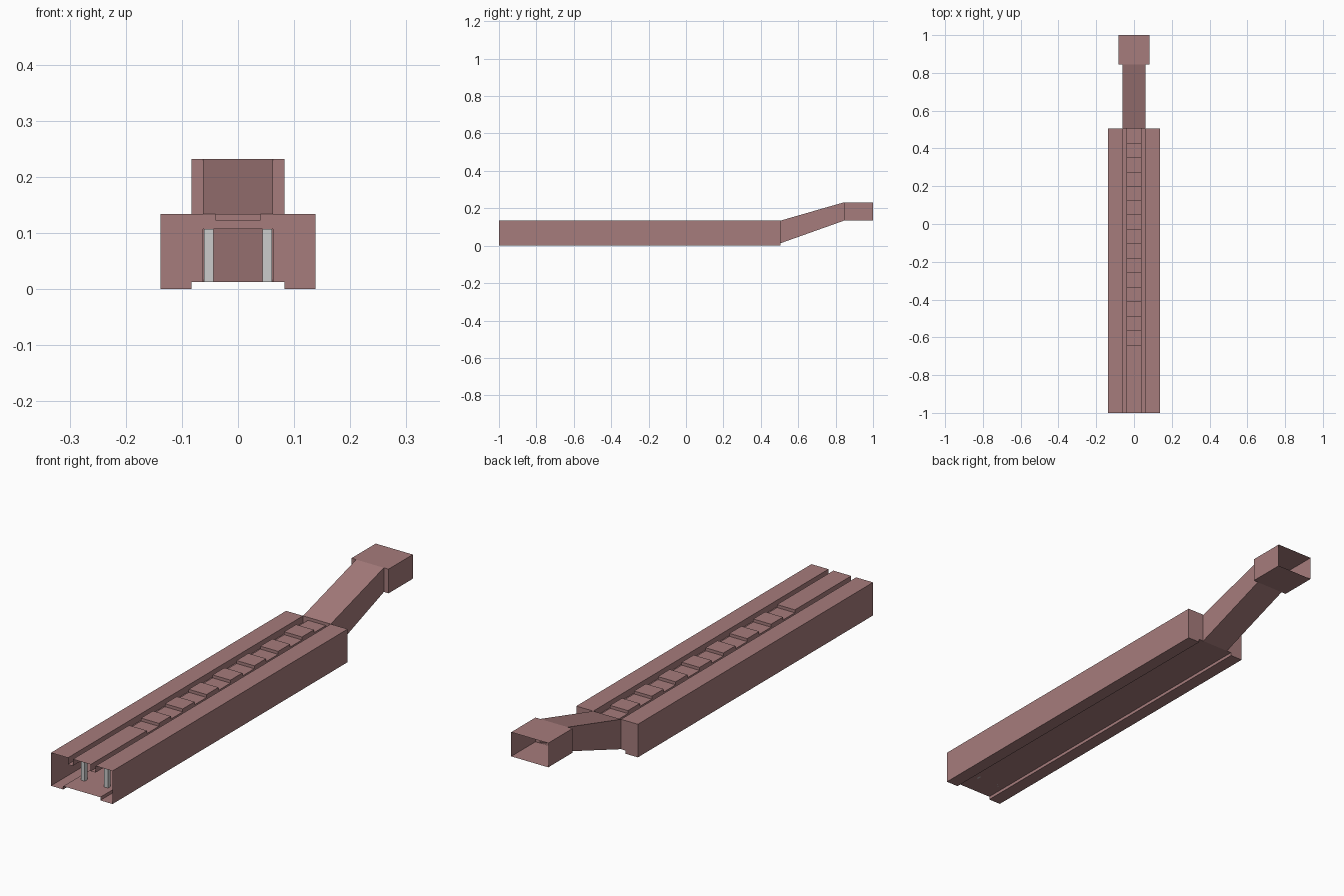
import bpy, bmesh

if "Cube" in bpy.data.objects:
    bpy.data.objects.remove(bpy.data.objects["Cube"])

mat = bpy.data.materials.new("dusty_red")
mat.diffuse_color = (0.38, 0.2, 0.2, 1)
mat.use_nodes = True
mat.node_tree.nodes["Principled BSDF"].inputs["Base Color"].default_value = mat.diffuse_color

Y0, Y1, Y2, Y3 = -1.0, 0.505, 0.845, 1.0   # front, body end, ramp end, head end
TOP, SLOT, FLOOR = 0.134, 0.107, 0.013


def finish(bm, name, coloured=True):
    bmesh.ops.remove_doubles(bm, verts=bm.verts, dist=1e-5)
    bmesh.ops.recalc_face_normals(bm, faces=bm.faces)
    me = bpy.data.meshes.new(name)
    bm.to_mesh(me)
    bm.free()
    ob = bpy.data.objects.new(name, me)
    bpy.context.collection.objects.link(ob)
    if coloured:
        me.materials.append(mat)
    return ob


def loft(bm, rings):
    # open-ended skin through closed rings of (x, y, z) points
    loops = [[bm.verts.new(p) for p in r] for r in rings]
    for a, b in zip(loops, loops[1:]):
        for i in range(len(a)):
            j = (i + 1) % len(a)
            if len({tuple(v.co) for v in (a[i], a[j], b[j], b[i])}) > 2:
                bm.faces.new((a[i], a[j], b[j], b[i]))


def face(bm, pts):
    bm.faces.new([bm.verts.new(p) for p in pts])


def body_ring(y, h):
    # hollow section with two slots and a centre strip of height h
    half = [(0.04, h), (0.04, SLOT), (0.062, SLOT), (0.062, TOP), (0.138, TOP),
            (0.138, 0), (0.083, 0), (0.083, FLOOR)]
    return [(x, y, z) for x, z in half] + [(-x, y, z) for x, z in reversed(half)]


def rect_ring(w, y, z0, z1):
    return [(-w, y, z0), (w, y, z0), (w, y, z1), (-w, y, z1)]


# body shell with toothed centre strip
bm = bmesh.new()
first, count = -0.64, 15
step = (Y1 - first) / count
rings = [body_ring(Y0, TOP)]
for i in range(count):
    a, b = (TOP, 0.122) if i % 2 == 0 else (0.122, TOP)
    y = first + i * step
    rings += [body_ring(y, a), body_ring(y, b)]
rings.append(body_ring(Y1, 0.122))
loft(bm, rings)
# rear wall around the ramp opening
for s in (1, -1):
    face(bm, [(s * x, Y1, z) for x, z in
              [(0.062, TOP), (0.138, TOP), (0.138, 0), (0.083, 0), (0.083, FLOOR), (0.062, FLOOR)]])
face(bm, rect_ring(0.062, Y1, SLOT, TOP))
finish(bm, "body_shell")

# sloping square tube
bm = bmesh.new()
loft(bm, [rect_ring(0.062, Y1, FLOOR, TOP), rect_ring(0.062, Y2, TOP, 0.232)])
finish(bm, "ramp_tube")

# end box, open at the back and towards the ramp
bm = bmesh.new()
loft(bm, [rect_ring(0.062, Y2, TOP, 0.232), rect_ring(0.083, Y2, TOP, 0.232),
          rect_ring(0.083, Y3, TOP, 0.232)])
finish(bm, "end_box")

# grey support posts under the slots
for s, side in ((1, "right"), (-1, "left")):
    bm = bmesh.new()
    bmesh.ops.create_cube(bm, size=1)
    for v in bm.verts:
        v.co = (s * 0.052 + v.co.x * 0.017, -0.91 + v.co.y * 0.018,
                (FLOOR + SLOT) / 2 + v.co.z * (SLOT - FLOOR))
    finish(bm, "support_post_" + side, False)
